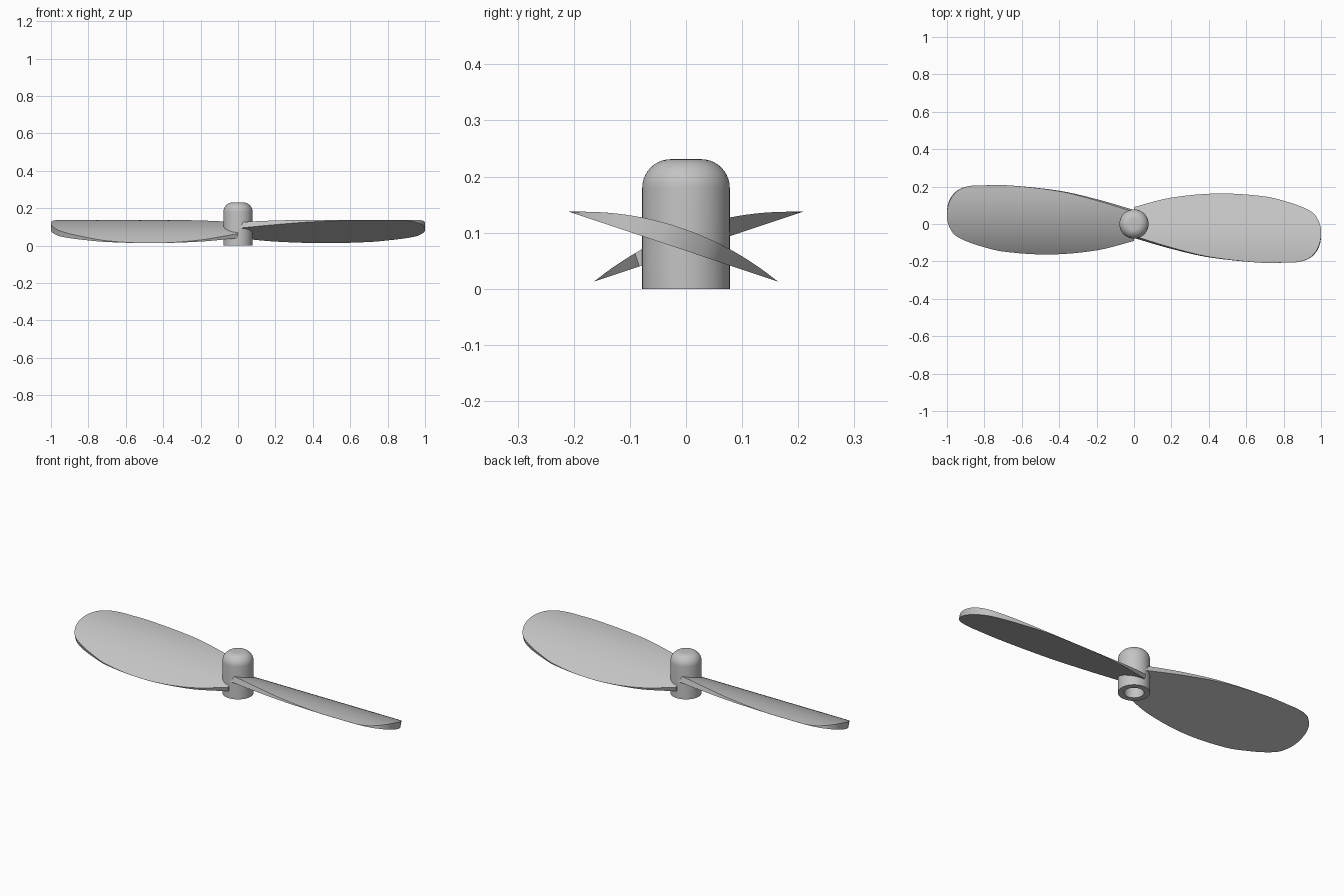
import bpy, bmesh, math
from mathutils import Matrix

cube = bpy.data.objects.get("Cube")
if cube:
    bpy.data.objects.remove(cube, do_unlink=True)

GREY = (0.55, 0.55, 0.55, 1)
mat = bpy.data.materials.new("light grey")
mat.use_nodes = True
mat.diffuse_color = GREY
mat.node_tree.nodes["Principled BSDF"].inputs["Base Color"].default_value = GREY


def finish(bm, name):
    """Turn a bmesh into a smooth-shaded object with sharp edges kept."""
    bmesh.ops.remove_doubles(bm, verts=bm.verts, dist=1e-5)
    bmesh.ops.recalc_face_normals(bm, faces=bm.faces)
    mesh = bpy.data.meshes.new(name)
    bm.to_mesh(mesh)
    bm.free()
    mesh.materials.append(mat)
    ob = bpy.data.objects.new(name, mesh)
    bpy.context.collection.objects.link(ob)
    bpy.ops.object.select_all(action='DESELECT')
    ob.select_set(True)
    bpy.context.view_layer.objects.active = ob
    bpy.ops.object.shade_smooth_by_angle(angle=math.radians(30))
    return ob


# Hub: lathed profile with a shaft bore below and a rounded nose
R, FILLET, TOP, BORE, DEPTH = 0.078, 0.051, 0.231, 0.048, 0.055
profile = [(0, DEPTH), (BORE, DEPTH), (BORE, 0), (R, 0)]
for i in range(11):
    a = math.pi / 2 * i / 10
    profile.append((R - FILLET + FILLET * math.cos(a), TOP - FILLET + FILLET * math.sin(a)))
profile.append((0, TOP))
bm = bmesh.new()
pts = [bm.verts.new((r, 0, z)) for r, z in profile]
edges = [bm.edges.new(pair) for pair in zip(pts, pts[1:])]
bmesh.ops.spin(bm, geom=pts + edges, cent=(0, 0, 0), axis=(0, 0, 1),
               angle=math.tau, steps=64)
finish(bm, "hub")

# Blade: plan outline on a pitched flat underside, with an arched upper face
PITCH = math.radians(18.5)
LEADING = [(0, -.075), (.2, -.133), (.4, -.178), (.66, -.206), (.8, -.207),
           (.865, -.205), (.93, -.188), (.97, -.155), (.99, -.12), (1, -.065)]
TRAILING = [(0, .083), (.2, .138), (.45, .163), (.7, .145), (.82, .113),
            (.9, .083), (.96, .047), (.985, .01), (1, -.05)]


def outline(points, t):
    """Smooth curve through the points, with x = sin(t) so the tip is round."""
    k = [(math.asin(x), y / math.cos(PITCH)) for x, y in points]
    i = 0
    while i < len(k) - 2 and t > k[i + 1][0]:
        i += 1

    def slope(j):
        a, b = k[max(j - 1, 0)], k[min(j + 1, len(k) - 1)]
        return (b[1] - a[1]) / (b[0] - a[0])
    (t0, y0), (t1, y1) = k[i], k[i + 1]
    h = t1 - t0
    s = min(max((t - t0) / h, 0), 1)
    return (y0 * (1 + 2 * s) * (1 - s) ** 2 + y1 * s * s * (3 - 2 * s)
            + h * slope(i) * s * (1 - s) ** 2 - h * slope(i + 1) * s * s * (1 - s))


def arch(u):
    """Height of the circular-arc upper face above the flat underside."""
    half, rise, mid = 0.195, 0.036, -0.023
    rad = (half ** 2 + rise ** 2) / (2 * rise)
    return max(math.sqrt(rad ** 2 - (u - mid) ** 2) - rad + rise, 0.0005)


def blade(name, turn):
    bm = bmesh.new()
    rows, cols = 56, 20
    rings = []
    for r in range(rows + 1):
        t = math.pi / 2 * r / rows
        lo, hi = outline(LEADING, t), outline(TRAILING, t)
        us = [lo + (hi - lo) * c / cols for c in range(cols + 1)]
        ring = [bm.verts.new((math.sin(t), u, 0)) for u in us]
        ring += [bm.verts.new((math.sin(t), u, arch(u))) for u in reversed(us)]
        rings.append(ring)
    for a, b in zip(rings, rings[1:]):
        for j in range(len(a)):
            n = (j + 1) % len(a)
            bm.faces.new((a[j], a[n], b[n], b[j]))
    bm.faces.new(rings[0])
    bm.faces.new(rings[-1])
    bm.transform(Matrix.Rotation(turn, 4, 'Z') @ Matrix.Translation((0, 0, 0.0677))
                 @ Matrix.Rotation(-PITCH, 4, 'X'))
    return finish(bm, name)


blade("left_blade", 0)
blade("right_blade", math.pi)
